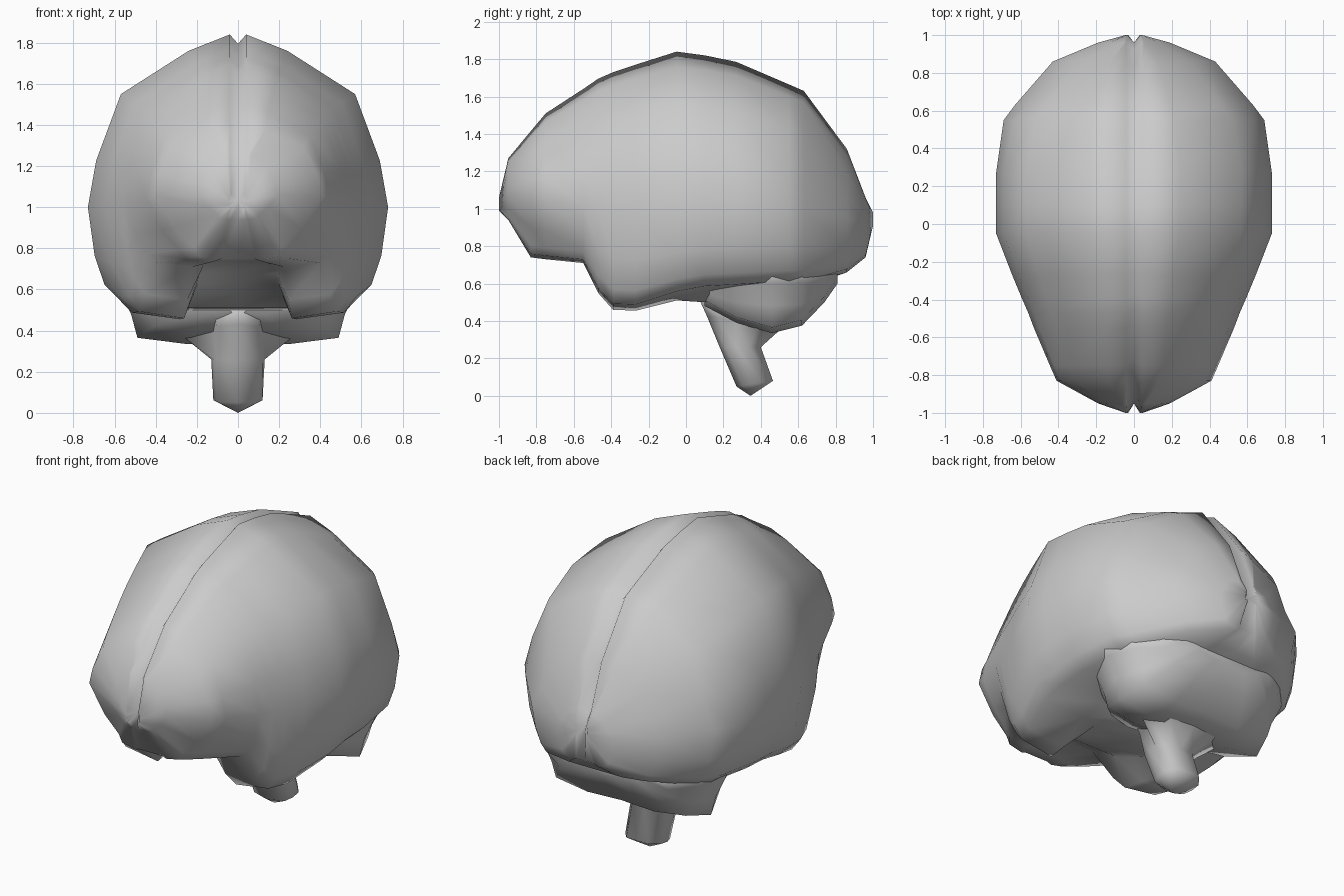
import bpy, bmesh, math


def loft(name, rings, tip=None, notched=False):
    """Skin closed rings of equal length; ends are flat, pointed or notched on the midline."""
    bm = bmesh.new()
    vs = [[bm.verts.new(p) for p in ring] for ring in rings]
    n = len(vs[0])
    for a, b in zip(vs, vs[1:]):
        for i in range(n):
            j = (i + 1) % n
            bm.faces.new((a[i], a[j], b[j], b[i]))
    if notched:
        for ring in (vs[0], vs[-1]):
            for i in range(1, n - 1):
                bm.faces.new((ring[0], ring[i], ring[i + 1]))
    else:
        bm.faces.new(vs[0])
        if tip:
            t = bm.verts.new(tip)
            for i in range(n):
                bm.faces.new((vs[-1][i], vs[-1][(i + 1) % n], t))
        else:
            bm.faces.new(vs[-1])
    bmesh.ops.recalc_face_normals(bm, faces=bm.faces)
    for f in bm.faces:
        f.smooth = True
    me = bpy.data.meshes.new(name)
    bm.to_mesh(me)
    bm.free()
    ob = bpy.data.objects.new(name, me)
    bpy.context.collection.objects.link(ob)
    return ob


def mirrored(y, half):
    """Full ring from a right half that starts and ends on the midline."""
    pts = half + [(-x, z) for x, z in half[-2:0:-1]]
    return [(x, y, z) for x, z in pts]


# Cerebrum: y, top z, half width, widest z, lobe bottom z, midline bottom z,
# upper fullness, lower fullness
stations = [
    (-0.95, 1.27, 0.19, 1.06, 0.94, 0.94, 1, 0.6),
    (-0.83, 1.415, 0.41, 1.06, 0.74, 0.75, 1, 0.58),
    (-0.75, 1.51, 0.445, 1.04, 0.73, 0.74, 1, 0.72),
    (-0.55, 1.64, 0.53, 1.02, 0.71, 0.72, 1, 0.95),
    (-0.47, 1.695, 0.56, 1.01, 0.55, 0.68, 1, 1),
    (-0.39, 1.73, 0.595, 1.00, 0.46, 0.63, 1, 1),
    (-0.27, 1.77, 0.645, 1.00, 0.455, 0.58, 1, 1),
    (-0.05, 1.84, 0.73, 1.00, 0.53, 0.51, 1, 1),
    (0.10, 1.82, 0.73, 1.00, 0.56, 0.50, 1, 1),
    (0.27, 1.785, 0.73, 1.00, 0.57, 0.56, 1, 1),
    (0.55, 1.665, 0.69, 0.99, 0.59, 0.58, 0.98, 1),
    (0.63, 1.63, 0.63, 0.98, 0.59, 0.58, 0.93, 1),
    (0.86, 1.32, 0.43, 0.95, 0.66, 0.66, 0.88, 0.95),
    (0.96, 1.06, 0.19, 0.93, 0.74, 0.75, 0.88, 0.9),
]


def cerebrum_ring(y, zt, w, zm, zb, zc, u, k):
    up, dn = zt - zm, zm - zb
    ring = mirrored(y, [
        (0, zt - 0.045), (0.04, zt),                       # groove
        (0.33 * w * u, zm + 0.905 * up), (0.78 * w * u, zm + 0.655 * up),
        (0.945 * w * u, zm + 0.27 * up), (w, zm),
        (0.955 * w * (1 + k) / 2, zm - 0.5 * dn), (0.89 * w * k, zm - 0.8 * dn),
        (0.80 * w * k, zb + 0.06 * dn), (0.44 * w * k, zb),  # lobe underside
        (0.33 * w * k, zc), (0, zc)])
    ring[0] = (0, y * 0.96, zt - 0.045)
    return ring


def end_ring(y, inset, z):
    """Small pole whose midline points are pulled in to form the notch."""
    half = [(0, 0.02), (0.035, 0.04), (0.04, 0.035), (0.043, 0.02), (0.045, 0.01),
            (0.045, 0), (0.045, -0.01), (0.043, -0.02), (0.04, -0.025), (0.037, -0.03),
            (0.03, -0.03), (0, -0.02)]
    ring = mirrored(y, [(x, z + d) for x, d in half])
    return [(x, y + inset if x == 0 else yy, zz) for x, yy, zz in ring]


rings = [end_ring(-1.0, 0.05, 1.02)]
rings += [cerebrum_ring(*s) for s in stations]
rings += [end_ring(1.0, -0.04, 0.94)]
cerebrum = loft("cerebrum", rings, notched=True)

# Cerebellum: y, half width, bottom z, side z; flares upward into the cerebrum
lobes = [(0.10, 0.26, 0.48, 0.55), (0.27, 0.44, 0.39, 0.50), (0.46, 0.52, 0.335, 0.48),
         (0.62, 0.46, 0.375, 0.49), (0.74, 0.34, 0.50, 0.56), (0.81, 0.22, 0.60, 0.64)]
loft("cerebellum", [
    mirrored(y, [(0, 0.72), (w + 0.10, 0.70), (w + 0.06, 0.60 if zs < 0.6 else zs + 0.02),
                 (w, zs), (0.94 * w, zb + 0.03), (0.48 * w, zb), (0, zb + 0.01)])
    for y, w, zb, zs in lobes])

# Brain stem: front y, front z, back y, back z, front half width, back half width
stem = [(0.06, 0.54, 0.56, 0.42, 0.14, 0.36), (0.11, 0.43, 0.50, 0.35, 0.12, 0.27),
        (0.18, 0.26, 0.40, 0.26, 0.12, 0.13), (0.27, 0.05, 0.465, 0.08, 0.12, 0.12)]
stem_rings = []
for yf, zf, yb, zb, wf, wb in stem:
    ring = []
    for x, t in ((0, 0), (0.85, 0.15), (1, 0.4), (1, 0.7), (0.6, 1), (0, 1)):
        w = wf if t < 0.5 else wb
        ring.append((w * x, yf + (yb - yf) * t, zf + (zb - zf) * t))
    stem_rings.append(ring + [(-x, y, z) for x, y, z in ring[-2:0:-1]])
loft("brain_stem", stem_rings, tip=(0, 0.345, 0))
